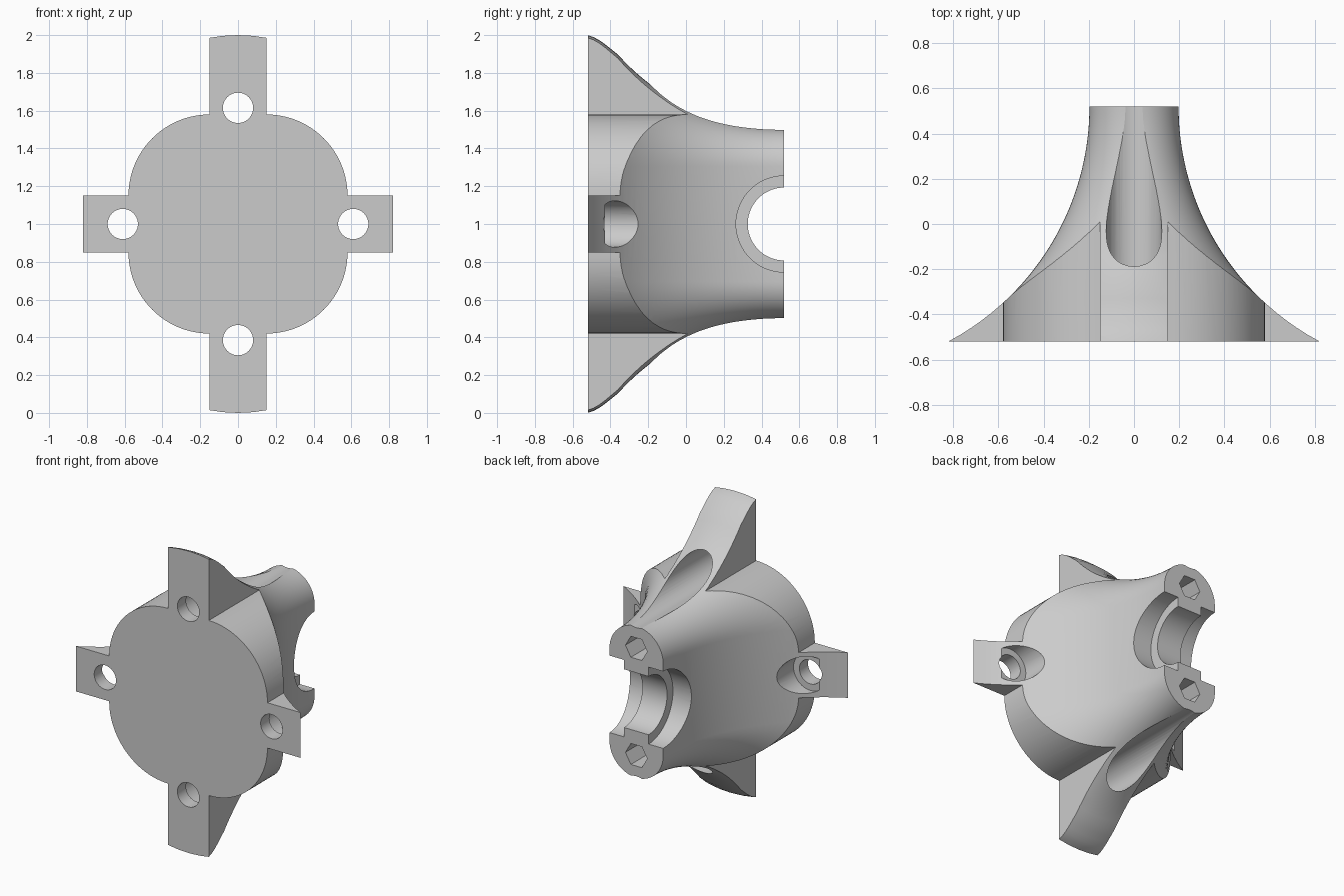
import bpy, bmesh
from math import sin, cos, pi, sqrt

if "Cube" in bpy.data.objects:
    bpy.data.objects.remove(bpy.data.objects["Cube"])

MID = 1.0      # height of the model's axis
END = 0.52     # half depth
CORE = 0.305   # half length of the straight part of each section

grey = bpy.data.materials.new("plain grey")
grey.use_nodes = True
grey.diffuse_color = (0.6, 0.6, 0.6, 1)
grey.node_tree.nodes["Principled BSDF"].inputs["Base Color"].default_value = (0.6, 0.6, 0.6, 1)


def loft(name, rings):
    """Skin a list of equal-length closed rings and cap both ends."""
    bm = bmesh.new()
    loops = [[bm.verts.new(p) for p in ring] for ring in rings]
    n = len(loops[0])
    for a, b in zip(loops, loops[1:]):
        for i in range(n):
            j = (i + 1) % n
            bm.faces.new((a[i], a[j], b[j], b[i]))
    bm.faces.new(loops[0])
    bm.faces.new(loops[-1])
    bmesh.ops.recalc_face_normals(bm, faces=bm.faces)
    mesh = bpy.data.meshes.new(name)
    bm.to_mesh(mesh)
    bm.free()
    mesh.materials.append(grey)
    ob = bpy.data.objects.new(name, mesh)
    bpy.context.collection.objects.link(ob)
    return ob


def prism(name, outline, axis, lo, hi):
    """Extrude a 2D outline: (x, z) along y, or (y, z) along x."""
    if axis == "y":
        return loft(name, [[(u, d, v) for u, v in outline] for d in (lo, hi)])
    return loft(name, [[(d, u, v) for u, v in outline] for d in (lo, hi)])


def circle(u, v, r, n=48):
    return [(u + r * cos(2 * pi * i / n), v + r * sin(2 * pi * i / n)) for i in range(n)]


def combine(ob, tool, operation):
    mod = ob.modifiers.new("cut", "BOOLEAN")
    mod.operation, mod.solver, mod.object = operation, "EXACT", tool
    bpy.context.view_layer.objects.active = ob
    bpy.ops.object.modifier_apply(modifier=mod.name)
    bpy.data.objects.remove(tool)


# Flared body: stadium sections whose radius follows a circular arc
def flare_radius(y):
    sweep = 1.178
    return 0.197 + sweep - sqrt(sweep ** 2 - (END - y) ** 2)


def section(y, core):
    r = flare_radius(y)
    ring = []
    for side, start in ((1, 0), (-1, pi)):
        for i in range(33):
            a = start + pi * i / 32
            ring.append((r * cos(a), y, MID + side * core + r * sin(a)))
    return ring


tips = [(-0.52, 1.0), (-0.49, 0.99), (-0.46, 0.974), (-0.43, 0.953), (-0.395, 0.925)]
rings = [section(y, top - flare_radius(y)) for y, top in tips]
rings += [section(-0.36 + (END + 0.36) * i / 28, CORE) for i in range(29)]
body = loft("flared_mount", rings)

# Front outline: rounded square with four arms
quarter = [(1.1, -0.15), (1.1, 0.15)]
quarter += [(0.15 + 0.43 * cos(a), 0.15 + 0.43 * sin(a))
            for a in (pi / 2 * i / 24 for i in range(25))]
outline = []
for turn in range(4):
    for u, v in quarter:
        for _ in range(turn):
            u, v = -v, u
        outline.append((u, v + MID))
combine(body, prism("outline", outline, "y", -0.7, 0.7), "INTERSECT")

# Screw holes with wide clearance channels behind each arm
for x, z in ((0.61, 0), (-0.61, 0), (0, 0.615), (0, -0.615)):
    combine(body, prism("hole", circle(x, MID + z, 0.08), "y", -0.8, 0), "DIFFERENCE")
    combine(body, prism("channel", circle(x, MID + z, 0.123), "y", -0.43, 0.8), "DIFFERENCE")

# Cross bore at the narrow end with a wider recess on each side
combine(body, prism("bore", circle(END, MID, 0.193, 72), "x", -0.7, 0.7), "DIFFERENCE")
for lo, hi in ((0.09, 0.7), (-0.7, -0.09)):
    combine(body, prism("recess", circle(END, MID, 0.255, 72), "x", lo, hi), "DIFFERENCE")

# Hexagonal sockets in the two end lobes
for z in (0.355, -0.355):
    combine(body, prism("socket", circle(0, MID + z, 0.08, 6), "y", 0.25, 0.7), "DIFFERENCE")

bpy.ops.object.select_all(action="DESELECT")
body.select_set(True)
bpy.context.view_layer.objects.active = body
bpy.ops.object.shade_smooth_by_angle(angle=pi / 7)
